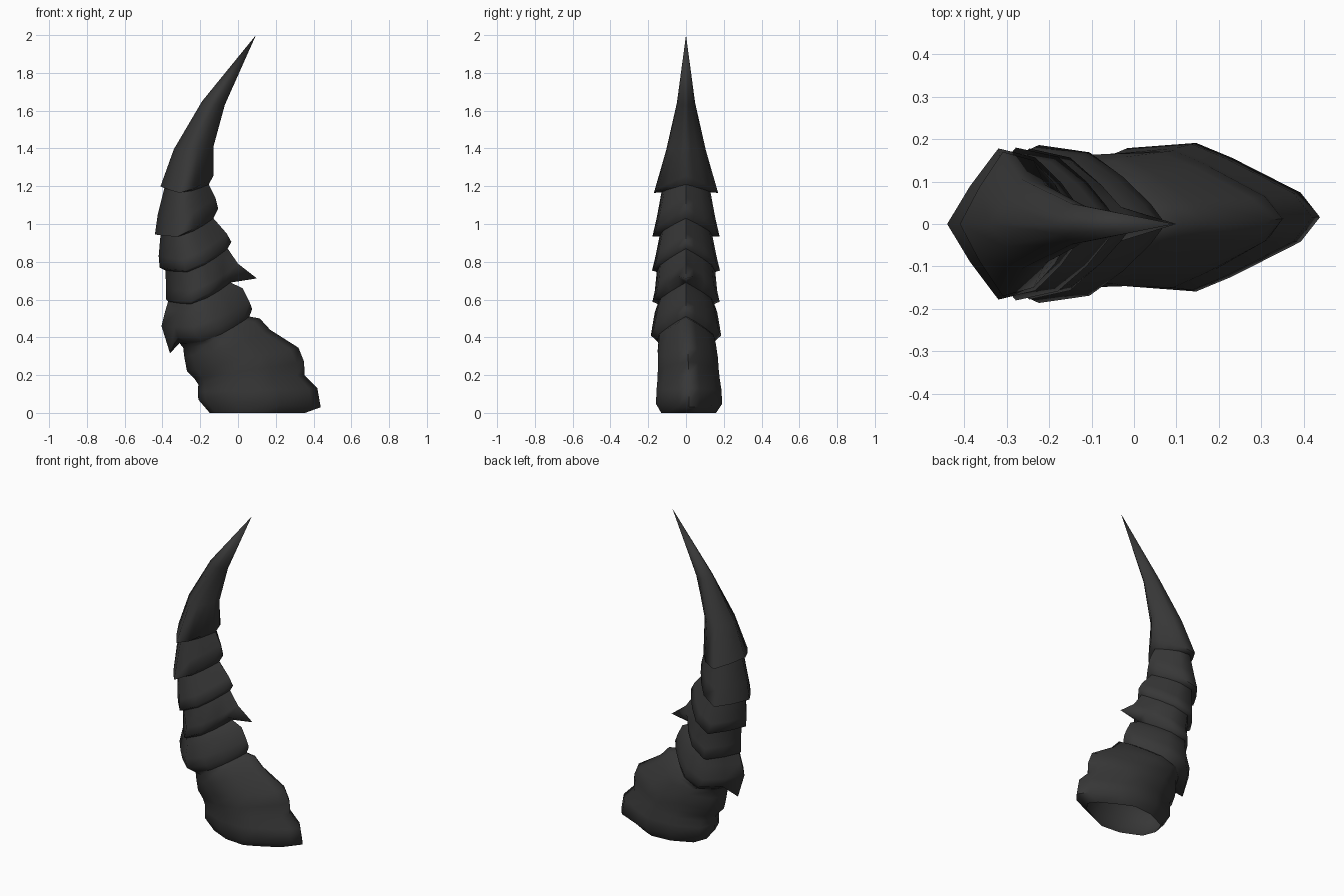
import bpy, bmesh

if "Cube" in bpy.data.objects:
    bpy.data.objects.remove(bpy.data.objects["Cube"])

mat = bpy.data.materials.new("charcoal horn")
mat.diffuse_color = (0.038, 0.038, 0.038, 1)
mat.use_nodes = True
mat.node_tree.nodes["Principled BSDF"].inputs["Base Color"].default_value = mat.diffuse_color

# Half cross-sections: (fraction from left keel to right keel, width factor)
KEELED = [(0, 0), (.16, .5), (.36, 1), (.62, .88), (.80, .55), (.92, .24), (1, 0)]
ROUND = [(0, 0), (.06, .55), (.30, .93), (.55, 1), (.68, .8), (.93, .33), (1, 0)]


def ring(left, right, half, drop=0, b=0, off=0, spike_l=None, spike_r=None):
    """Closed slanted ring between two profile points; sides sag by drop."""
    side = []
    for (u0, w0), (u1, w1) in zip(KEELED, ROUND):
        u, w = u0 + (u1 - u0) * b, w0 + (w1 - w0) * b
        side.append((left[0] + (right[0] - left[0]) * u, half * w,
                     max(0, left[1] + (right[1] - left[1]) * u - drop * w)))
    pts = [(x, y + off, z) for x, y, z in side]
    pts += [(x, off - y, z) for x, y, z in side[-2:0:-1]]
    if spike_l:
        pts[0] = (spike_l[0], off, spike_l[1])
    if spike_r:
        pts[len(side) - 1] = (spike_r[0], off, spike_r[1])
    return pts


def loft(name, rings, tip=None):
    bm = bmesh.new()
    rows = [[bm.verts.new(p) for p in r] for r in rings]
    n = len(rows[0])
    for a, c in zip(rows, rows[1:]):
        for i in range(n):
            j = (i + 1) % n
            bm.faces.new((a[i], a[j], c[j], c[i]))
    if tip:
        t = bm.verts.new(tip)
        for i in range(n):
            bm.faces.new((t, rows[0][(i + 1) % n], rows[0][i]))
    bmesh.ops.recalc_face_normals(bm, faces=bm.faces)
    # open shells: make sure the sides face outward
    if sum(f.normal.y * f.calc_center_median().y for f in bm.faces) < 0:
        bmesh.ops.reverse_faces(bm, faces=bm.faces)
    me = bpy.data.meshes.new(name)
    bm.to_mesh(me)
    bm.free()
    me.materials.append(mat)
    ob = bpy.data.objects.new(name, me)
    bpy.context.collection.objects.link(ob)
    bpy.context.view_layer.objects.active = ob
    ob.select_set(True)
    bpy.ops.object.shade_smooth_by_angle(angle=1.25)
    ob.select_set(False)


# Necks: the recessed rings tucked under each overlapping plate
neck1 = ring((-.39, 1.19), (-.155, 1.21), .13, .03)
neck2 = ring((-.41, .945), (-.13, 1.03), .14, .04)
neck3 = ring((-.385, .755), (-.055, .87), .155, .05)
neck4 = ring((-.37, .59), (-.04, .69), .15, .05)
neck5 = ring((-.31, .37), (.06, .51), .155, .04, .3)

# Curved point at the top
loft("horn_tip", [
    ring((-.19, 1.65), (-.07, 1.63), .048),
    ring((-.34, 1.395), (-.13, 1.41), .105, .01),
    ring((-.41, 1.20), (-.13, 1.255), .17, .055),
    neck1], tip=(.095, 0, 2.0))

# Overlapping plates going down
loft("upper_plate", [
    neck1,
    ring((-.425, 1.05), (-.12, 1.14), .155, .05),
    ring((-.44, .945), (-.105, 1.08), .178, .06), neck2])
loft("middle_plate", [
    neck2,
    ring((-.42, .83), (-.06, .95), .165, .06),
    ring((-.415, .77), (-.035, .905), .18, .065), neck3])
loft("front_spike_plate", [
    neck3,
    ring((-.38, .66), (0, .79), .165, .06),
    ring((-.38, .60), (-.01, .75), .178, .065, spike_r=(.10, .712)),
    neck4])
loft("rear_spike_plate", [
    neck4,
    ring((-.385, .54), (.025, .66), .165, .05),
    ring((-.405, .46), (.06, .59), .18, .05, .1),
    ring((-.385, .41), (.075, .55), .188, .05, .15, spike_l=(-.36, .315)),
    neck5])

# Flared hollow base, open underneath, narrowing to a knob on the right
loft("horn_base", [
    neck5,
    ring((-.29, .345), (.115, .50), .155, .03, .4, .004),
    ring((-.285, .30), (.17, .44), .162, .02, .5, .006),
    ring((-.27, .22), (.32, .345), .163, 0, .8, .01),
    ring((-.23, .18), (.35, .27), .163, 0, .9, .012),
    ring((-.21, .15), (.352, .20), .165, 0, 1, .014),
    ring((-.212, .11), (.42, .13), .172, 0, 1, .016),
    ring((-.21, .07), (.438, .03), .175, 0, 1, .016),
    ring((-.15, 0), (.355, 0), .145, 0, 1, .014)])
